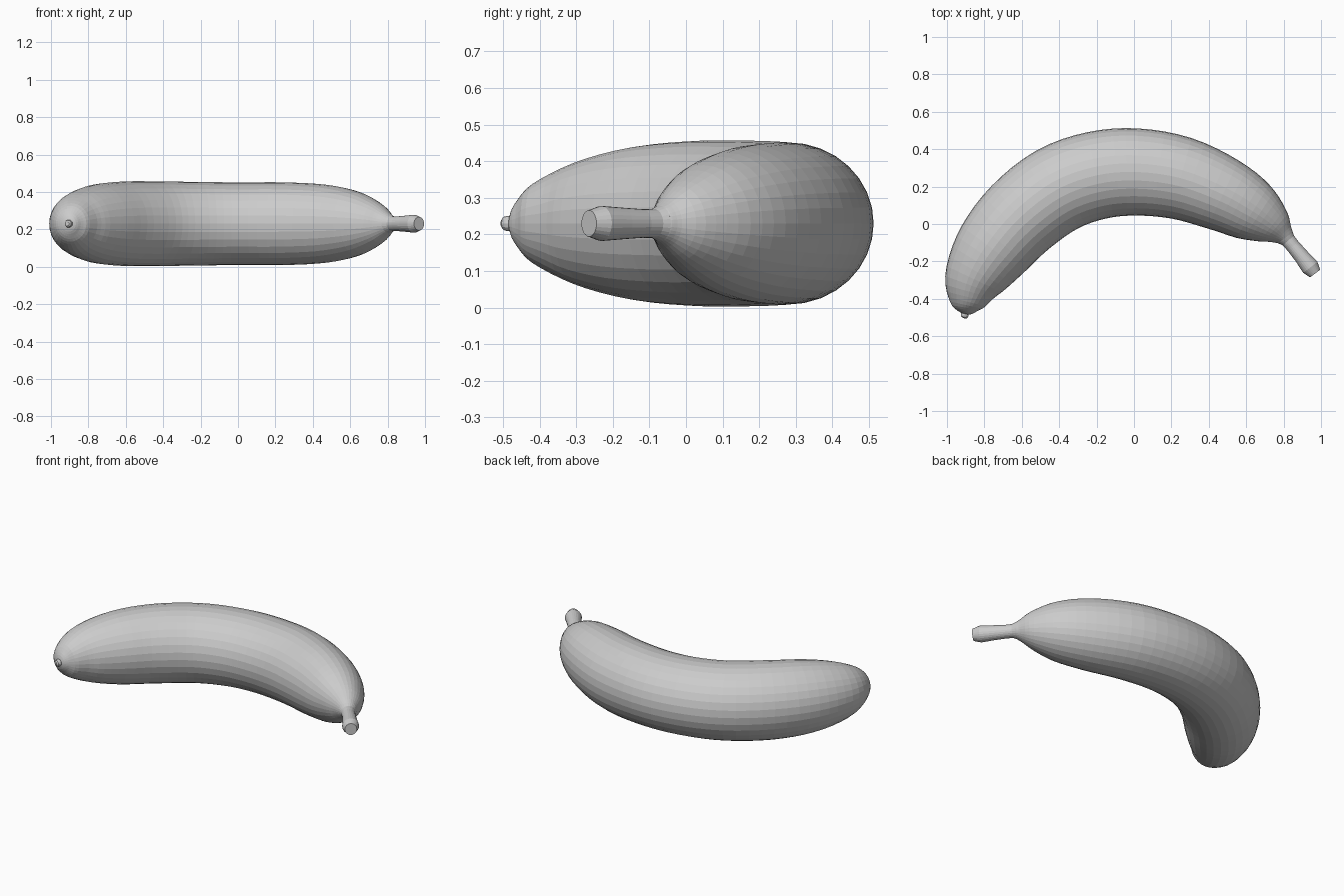
import bpy, bmesh, math
from mathutils import Vector

if "Cube" in bpy.data.objects:
    bpy.data.objects.remove(bpy.data.objects["Cube"])

CZ = 0.23


def catmull(p, steps):
    """Smooth a list of equal-length stations."""
    out = []
    for i in range(len(p) - 1):
        a, b, c, d = p[max(i - 1, 0)], p[i], p[i + 1], p[min(i + 2, len(p) - 1)]
        for k in range(steps):
            t = k / steps
            out.append(tuple(0.5 * (2*q + (r - o)*t + (2*o - 5*q + 4*r - s)*t*t
                                    + (3*q - o - 3*r + s)*t**3)
                             for o, q, r, s in zip(a, b, c, d)))
    return out + [p[-1]]


def sweep(name, stations, sides):
    """Loft ellipses along a path; station = x, y, radius in plan, radius in z."""
    bm = bmesh.new()
    rings = []
    for i, (x, y, r, rz) in enumerate(stations):
        a, b = stations[max(i - 1, 0)], stations[min(i + 1, len(stations) - 1)]
        t = Vector((b[0] - a[0], b[1] - a[1])).normalized()
        ring = []
        for k in range(sides):
            w = 2 * math.pi * k / sides
            c = r * math.cos(w)
            ring.append(bm.verts.new((x - t.y * c, y + t.x * c, CZ + rz * math.sin(w))))
        rings.append(ring)
    for p, q in zip(rings, rings[1:]):
        for k in range(sides):
            j = (k + 1) % sides
            bm.faces.new((p[k], p[j], q[j], q[k]))
    bm.faces.new(rings[0])
    bm.faces.new(rings[-1])
    bmesh.ops.recalc_face_normals(bm, faces=bm.faces)
    me = bpy.data.meshes.new(name)
    bm.to_mesh(me)
    bm.free()
    ob = bpy.data.objects.new(name, me)
    bpy.context.collection.objects.link(ob)
    return ob


# curved fruit body
body = [(-.907, -.482, .012, .012), (-.903, -.466, .05, .055), (-.893, -.415, .103, .11),
        (-.855, -.295, .163, .168), (-.755, -.135, .208, .21), (-.605, .038, .228, .226),
        (-.41, .185, .236, .226), (-.2, .26, .236, .223), (.015, .278, .233, .221),
        (.25, .245, .222, .221), (.475, .158, .2, .208), (.635, .068, .167, .172),
        (.74, -.005, .112, .116), (.795, -.055, .062, .064), (.812, -.073, .048, .048)]
sweep("fruit_body", catmull(body, 4), 32)

# stem with flared, bevelled cut end
sweep("stem", [(.80, -.06, .056, .056), (.825, -.088, .04, .04), (.85, -.118, .038, .039),
               (.895, -.172, .041, .043), (.943, -.232, .048, .048), (.968, -.265, .034, .036)], 24)

# blossom nub
sweep("blossom_tip", [(-.898, -.46, .02, .02), (-.906, -.488, .021, .021),
                      (-.909, -.498, .018, .018), (-.911, -.503, .01, .01)], 12)
